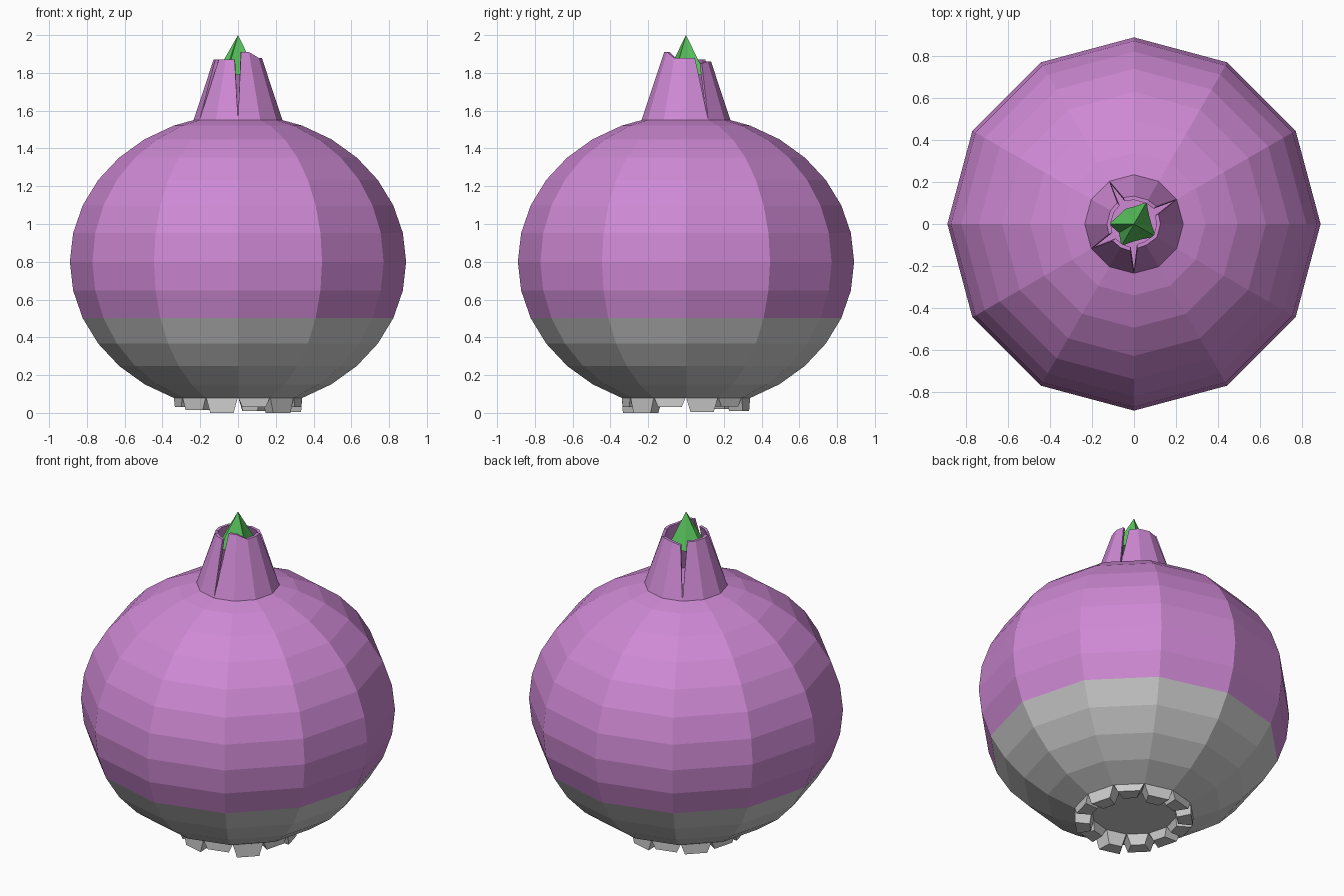
import bpy
import bmesh
from math import sin, cos, radians

if "Cube" in bpy.data.objects:
    bpy.data.objects.remove(bpy.data.objects["Cube"])

SIDES = 12


def material(name, color):
    m = bpy.data.materials.new(name)
    m.diffuse_color = color
    m.use_nodes = True
    m.node_tree.nodes["Principled BSDF"].inputs["Base Color"].default_value = m.diffuse_color
    return m


PURPLE = material("purple skin", (0.62, 0.25, 0.66, 1))
GREEN = material("green shoot", (0.10, 0.55, 0.11, 1))


def polar(r, deg, z):
    return (r * cos(radians(deg)), r * sin(radians(deg)), z)


def finish(name, bm, mat=None):
    bmesh.ops.recalc_face_normals(bm, faces=bm.faces)
    me = bpy.data.meshes.new(name)
    bm.to_mesh(me)
    bm.free()
    if mat:
        me.materials.append(mat)
    ob = bpy.data.objects.new(name, me)
    bpy.context.collection.objects.link(ob)
    return ob


def lathe(name, profile, mat=None, cap_top=False, cap_bottom=False):
    bm = bmesh.new()
    rings = [[bm.verts.new(polar(r, 30 * i, z)) for i in range(SIDES)]
             for r, z in profile]
    for a, b in zip(rings, rings[1:]):
        for i in range(SIDES):
            j = (i + 1) % SIDES
            bm.faces.new((a[i], a[j], b[j], b[i]))
    if cap_bottom:
        bm.faces.new(rings[0][::-1])
    if cap_top:
        bm.faces.new(rings[-1])
    ob = finish(name, bm, mat)
    # open shells: make sure the normals point outwards
    p = ob.data.polygons[0]
    if p.normal.x * p.center.x + p.normal.y * p.center.y < 0:
        ob.data.flip_normals()
    return ob


# Bulb: a slightly squashed sphere, grey below and purple above
def ring(k):
    a = radians(11.25 * k)
    return 0.89 * cos(a), 0.8 + 0.78 * sin(a)


lathe("bulb_lower", [ring(k) for k in range(-6, -1)], cap_bottom=True)
lathe("bulb_upper", [ring(k) for k in range(-2, 7)] + [(0.235, 1.55)],
      PURPLE, cap_top=True)


# Neck: four thin tapering skin flaps with V-shaped slits between them
def flap(name, start, heights):
    bm = bmesh.new()
    n = len(heights) - 1
    inner, outer = [], []
    for i, h in enumerate(heights):
        a = start + 30 * i
        trim = 8 if i == 0 else -8 if i == n else 0
        top_r = 0.235 - (h - 1.55) * 0.33
        for col, t in ((outer, 0), (inner, 0.018)):
            col.append((bm.verts.new(polar(0.235 - t, a, 1.55)),
                        bm.verts.new(polar(top_r - t, a + trim, h))))
    for i in range(n):
        (a, b), (c, d) = outer[i], outer[i + 1]
        (e, f), (g, h) = inner[i], inner[i + 1]
        for face in ((a, c, d, b), (g, e, f, h), (b, d, h, f), (c, a, e, g)):
            bm.faces.new(face)
    for i in (0, n):
        bm.faces.new((*outer[i], *inner[i][::-1]))
    finish(name, bm, PURPLE)


flap("neck_flap_right", 270, [1.91, 1.91, 1.88, 1.88, 1.88])
flap("neck_flap_back", 30, [1.85, 1.86, 1.86, 1.85])
flap("neck_flap_left", 120, [1.87, 1.87, 1.87, 1.87])
flap("neck_flap_front", 210, [1.87, 1.87, 1.87])

# Shoot: green spike with a slightly ragged base
bm = bmesh.new()
tip = bm.verts.new((0, 0, 2))
base = [bm.verts.new(polar(0.12 if a in (60, 180, 240, 330) else 0.083, a, 1.79))
        for a in range(0, 360, 30)]
for i in range(SIDES):
    bm.faces.new((base[i], base[(i + 1) % SIDES], tip))
bm.faces.new(base[::-1])
finish("shoot", bm, GREEN)

# Root stubs: a ring of tapered blocks of uneven length
bm = bmesh.new()
bottoms = [0.005, 0.035, 0.01, 0.03, 0.02, 0.035, 0.03, 0.015, 0.0, 0.03, 0.0, 0.03]
for i, z in enumerate(bottoms):
    a = 30 * i
    top = [bm.verts.new(polar(r, a + d, 0.085))
           for r, d in ((0.34, 0), (0.34, 30), (0.24, 30), (0.24, 0))]
    low = [bm.verts.new(polar(r, a + d, z))
           for r, d in ((0.335, 4), (0.335, 26), (0.25, 24), (0.25, 6))]
    bm.faces.new(top)
    bm.faces.new(low[::-1])
    for k in range(4):
        m = (k + 1) % 4
        bm.faces.new((top[k], low[k], low[m], top[m]))
finish("root_stubs", bm)
